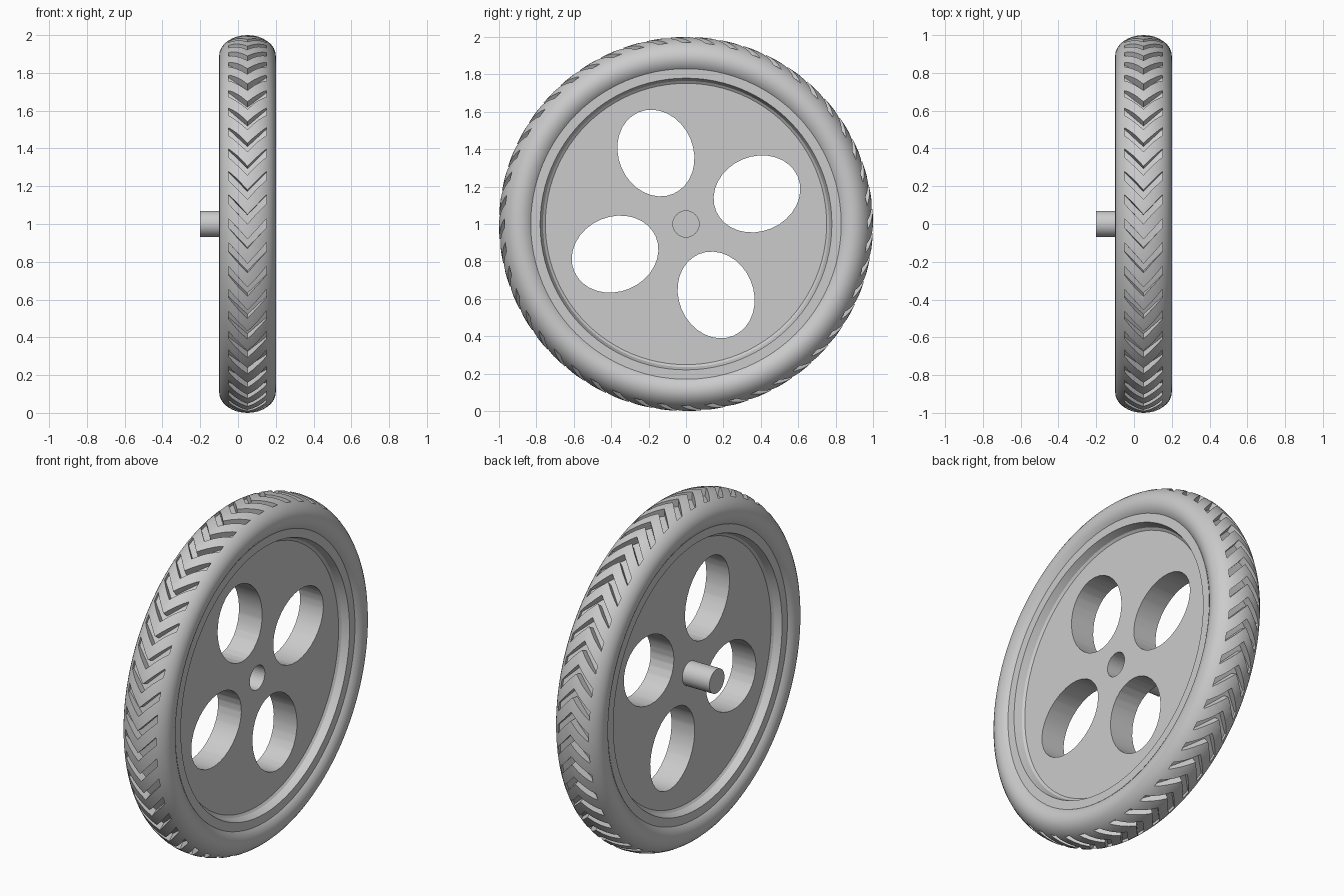
import bpy, bmesh, math
from mathutils import Matrix, Vector

cube = bpy.data.objects.get("Cube")
if cube:
    bpy.data.objects.remove(cube, do_unlink=True)

MID = 0.05          # x of the wheel's centre plane
HUB = Vector((MID, 0, 1))

grey = bpy.data.materials.new("plain grey")
grey.use_nodes = True
grey.diffuse_color = (0.6, 0.6, 0.6, 1)
grey.node_tree.nodes["Principled BSDF"].inputs["Base Color"].default_value = grey.diffuse_color


def add_object(name, bm):
    bmesh.ops.recalc_face_normals(bm, faces=bm.faces)
    mesh = bpy.data.meshes.new(name)
    bm.to_mesh(mesh)
    bm.free()
    obj = bpy.data.objects.new(name, mesh)
    mesh.materials.append(grey)
    obj.location = HUB
    bpy.context.collection.objects.link(obj)
    return obj


def lathe(name, profile, steps):
    """Spin a closed (x, radius) profile about the x axis."""
    bm = bmesh.new()
    verts = [bm.verts.new((x, 0, r)) for x, r in profile]
    edges = [bm.edges.new((a, b)) for a, b in zip(verts, verts[1:] + verts[:1])]
    bmesh.ops.spin(bm, geom=verts + edges, cent=(0, 0, 0), axis=(1, 0, 0),
                   angle=math.tau, steps=steps, use_duplicate=False)
    bmesh.ops.remove_doubles(bm, verts=bm.verts, dist=1e-5)
    return add_object(name, bm)


def add_prism(bm, bottom, top):
    """Join two matching outlines into a closed solid."""
    low = [bm.verts.new(p) for p in bottom]
    high = [bm.verts.new(p) for p in top]
    bm.faces.new(low)
    bm.faces.new(high)
    for i in range(len(low)):
        j = (i + 1) % len(low)
        bm.faces.new((low[i], low[j], high[j], high[i]))


def cut(obj, cutter):
    cutter.hide_render = True
    mod = obj.modifiers.new("cut", 'BOOLEAN')
    mod.operation = 'DIFFERENCE'
    mod.solver = 'EXACT'
    mod.object = cutter
    select(obj)
    bpy.ops.object.modifier_apply(modifier=mod.name)
    bpy.data.objects.remove(cutter, do_unlink=True)


def select(obj):
    bpy.ops.object.select_all(action='DESELECT')
    obj.select_set(True)
    bpy.context.view_layer.objects.active = obj


def smooth(obj):
    select(obj)
    bpy.ops.object.shade_smooth_by_angle(angle=math.radians(30))


# Tyre: oval section spun around the hub
section = [(0.15 * math.cos(a), 0.89 + 0.11 * math.sin(a))
           for a in (math.tau * i / 32 for i in range(32))]
tyre = lathe("tyre", section, 144)

# Chevron tread grooves
GROOVES, HALF, RISE, WIDTH = 48, 0.1, 0.11, 0.05
chevron = [(0, 0), (HALF, RISE), (HALF, RISE + WIDTH),
           (0, WIDTH), (-HALF, RISE + WIDTH), (-HALF, RISE)]
bm = bmesh.new()
for i in range(GROOVES):
    start = math.tau * i / GROOVES

    def ring(r):
        return [(x, -r * math.cos(start + s), r * math.sin(start + s)) for x, s in chevron]

    add_prism(bm, ring(0.955), ring(1.04))
cut(tyre, add_object("groove_cutter", bm))
smooth(tyre)

# Wheel disc with raised rim lip on both sides
half_profile = [(0.075, 0.01), (0.075, 0.752), (0.085, 0.765), (0.126, 0.78), (0.126, 0.83)]
profile = half_profile + [(-x, r) for x, r in reversed(half_profile)]
disc = lathe("wheel_disc", profile, 96)

# Four oval openings and the hub bore
bm = bmesh.new()


def oval(x, a, b, dist, turn, n=32):
    rot = Matrix.Rotation(turn, 3, 'X')
    return [rot @ Vector((x, dist + a * math.cos(t), b * math.sin(t)))
            for t in (math.tau * k / n for k in range(n))]


for i in range(4):
    turn = math.radians(23 + 90 * i)
    add_prism(bm, oval(-0.3, 0.237, 0.2, 0.412, turn), oval(0.3, 0.237, 0.2, 0.412, turn))
add_prism(bm, oval(-0.3, 0.07, 0.07, 0, 0), oval(0.3, 0.07, 0.07, 0, 0))
cut(disc, add_object("opening_cutter", bm))
smooth(disc)

# Axle stub, ending inside the bore
bm = bmesh.new()
add_prism(bm, oval(-0.25, 0.07, 0.07, 0, 0), oval(-0.07, 0.07, 0.07, 0, 0))
smooth(add_object("axle", bm))
